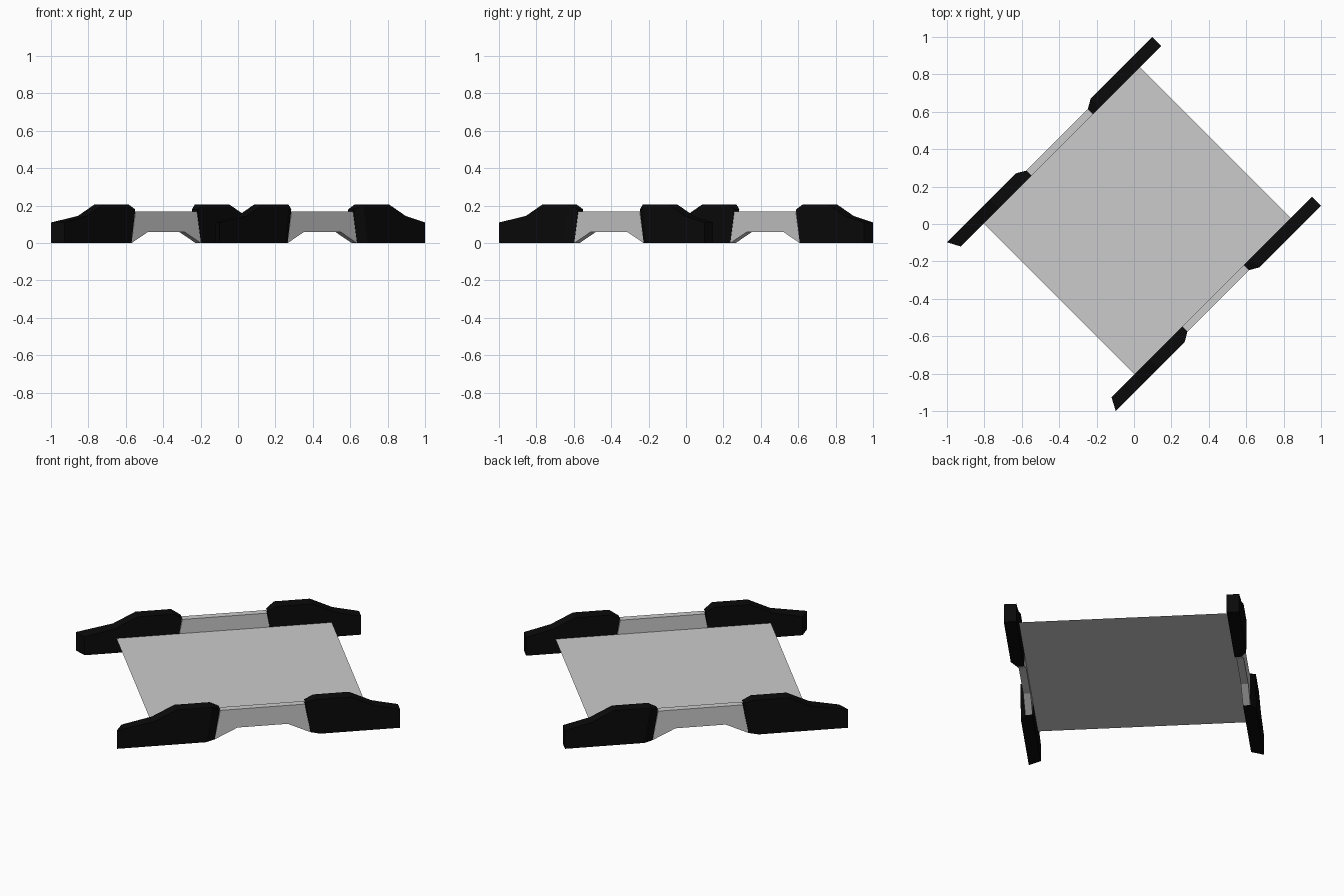
import bpy, bmesh, math

if "Cube" in bpy.data.objects:
    bpy.data.objects.remove(bpy.data.objects["Cube"])

# Local frame: x runs along the rails, y across the plate; everything is turned 45 degrees.
TURN = math.radians(45)
V_IN = 0.57      # inner face of rails and grips
V_RAIL = 0.61    # outer face of rail
V_GRIP = 0.638   # outer face of grip

black = bpy.data.materials.new("black_rubber")
black.diffuse_color = (0.003, 0.003, 0.003, 1)
black.use_nodes = True
black.node_tree.nodes["Principled BSDF"].inputs["Base Color"].default_value = black.diffuse_color


def finish(name, bm, mirror=True, mat=None):
    bmesh.ops.recalc_face_normals(bm, faces=bm.faces)
    me = bpy.data.meshes.new(name)
    bm.to_mesh(me)
    bm.free()
    ob = bpy.data.objects.new(name, me)
    bpy.context.collection.objects.link(ob)
    ob.rotation_euler.z = TURN
    if mat:
        me.materials.append(mat)
    if mirror:
        m = ob.modifiers.new("other_side", 'MIRROR')
        m.use_axis = (False, True, False)
    return ob


def loft(name, rings, mat=None):
    bm = bmesh.new()
    loops = [[bm.verts.new(p) for p in r] for r in rings]
    n = len(loops[0])
    for a, b in zip(loops, loops[1:]):
        for i in range(n):
            j = (i + 1) % n
            bm.faces.new((a[i], a[j], b[j], b[i]))
    bm.faces.new(loops[0])
    bm.faces.new(loops[-1])
    return finish(name, bm, mat=mat)


def section(u_bottom, u_top, z, v, skew=0.0):
    # skew shifts the inner edge along the rail for an angled end
    return [(u_bottom + skew, V_IN, 0), (u_bottom, v, 0),
            (u_top, v, z), (u_top + skew, V_IN, z)]


# Flat plate (thin sheet)
bm = bmesh.new()
bm.faces.new([bm.verts.new((x, y, 0.086)) for x, y in
              ((-0.566, -V_IN), (0.615, -V_IN), (0.615, V_IN), (-0.566, V_IN))])
finish("plate", bm, mirror=False)

# Arched rails between the grips
profile = [(-0.235, 0), (-0.11, 0.06), (0.165, 0.06), (0.29, 0), (0.26, 0.17), (-0.205, 0.17)]
loft("side_rail", [[(u, v, z) for u, z in profile] for v in (V_IN, V_RAIL)])

# Black grips with humped tops at both rail ends
loft("grip_left", [
    section(-0.235, -0.207, 0.18, V_RAIL),
    section(-0.285, -0.255, 0.205, V_GRIP),
    section(-0.45, -0.45, 0.205, V_GRIP),
    section(-0.573, -0.573, 0.145, V_GRIP),
    section(-0.776, -0.776, 0.11, V_GRIP, 0.036)], black)
loft("grip_right", [
    section(0.29, 0.262, 0.18, V_RAIL),
    section(0.34, 0.31, 0.205, V_GRIP),
    section(0.507, 0.507, 0.205, V_GRIP),
    section(0.63, 0.63, 0.145, V_GRIP),
    section(0.776, 0.776, 0.11, V_GRIP)], black)
